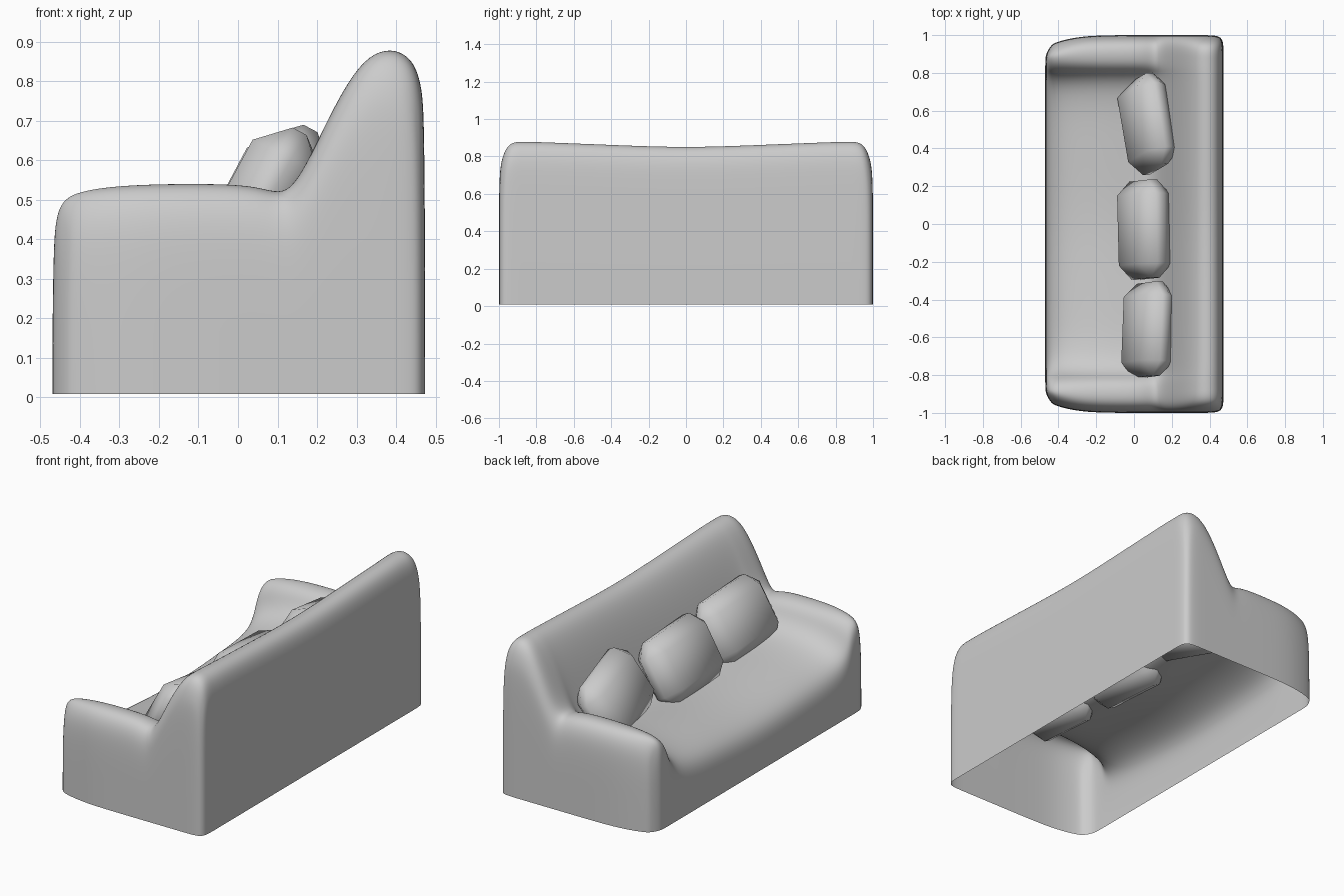
import bpy, bmesh
from math import radians
from mathutils import Matrix, Euler

if "Cube" in bpy.data.objects:
    bpy.data.objects.remove(bpy.data.objects["Cube"])


def add_object(name, bm):
    bmesh.ops.recalc_face_normals(bm, faces=bm.faces)
    for f in bm.faces:
        f.smooth = True
    me = bpy.data.meshes.new(name)
    bm.to_mesh(me)
    bm.free()
    ob = bpy.data.objects.new(name, me)
    bpy.context.collection.objects.link(ob)
    return ob


# Sofa shell: seat, arms and back as one grid cage, front (-x) to back (+x)
XS = [-0.462, -0.41, -0.28, -0.12, 0.06, 0.13, 0.21, 0.32, 0.43, 0.466]
ARM = [0.49, 0.525, 0.54, 0.543, 0.54, 0.50, 0.67, 0.885, 0.882, 0.80]
SEAT = [0.24, 0.315, 0.365, 0.385, 0.38, 0.42, 0.65, 0.88, 0.882, 0.80]
HALF = [0.40, 0.76, 0.815, 0.87, 0.95, 0.99]
YS = [-y for y in reversed(HALF)] + [0.0] + HALF

bm = bmesh.new()
grid = []
for y in YS:
    a = abs(y)
    row = []
    for i, x in enumerate(XS):
        if a < 0.8:                                   # seat, dipping to the middle
            z = SEAT[i] - (0.05 if i < 5 else 0.03) * (1 - a / 0.76)
        elif a < 0.83:                                # inner arm wall
            z = 0.2 * SEAT[i] + 0.8 * ARM[i]
        else:                                         # arm and back end
            z = ARM[i] - (0.065 if a > 0.98 else 0)
            if a > 0.98 and i > 6:
                z -= 0.035
        px, py = x, y
        if a > 0.9 and x < -0.2:                      # rounded front corners in plan
            py *= 1 - 0.06 * ((x + 0.2) / 0.27) ** 2
            if i == 0:
                px += 0.028 if a > 0.98 else 0.006
        if a > 0.98 and i == len(XS) - 1:             # rounded back corners
            px -= 0.012
            py *= 0.985
        row.append(bm.verts.new((px, py, z)))
    grid.append(row)
for r0, r1 in zip(grid, grid[1:]):
    for i in range(len(XS) - 1):
        bm.faces.new((r0[i], r0[i + 1], r1[i + 1], r1[i]))

# Outer walls: pull the rim down to the open bottom
edges = [e for e in bm.edges if e.is_boundary]
for step in range(3):
    geom = bmesh.ops.extrude_edge_only(bm, edges=edges)["geom"]
    edges = [g for g in geom if isinstance(g, bmesh.types.BMEdge)]
    for v in [g for g in geom if isinstance(g, bmesh.types.BMVert)]:
        if step == 0:
            v.co.x *= 1.012
            v.co.y *= 1.01
            v.co.z -= 0.11
        elif step == 1:
            v.co.x *= 1.005
            v.co.z *= 0.45
        else:
            v.co.z = 0.008
sofa = add_object("sofa_shell", bm)
sub = sofa.modifiers.new("smooth", "SUBSURF")
sub.levels = sub.render_levels = 3


# Loose pillows: chamfered blocks leaning on the back
def pillow(name, loc, size, roll, lean, yaw):
    bm = bmesh.new()
    bmesh.ops.create_cube(bm, size=1, matrix=Matrix.Diagonal((*size, 1)))
    bmesh.ops.bevel(bm, geom=bm.edges[:], offset=0.075, segments=1,
                    affect='EDGES', profile=0.5)
    rot = Euler((radians(roll), radians(lean), radians(yaw))).to_matrix().to_4x4()
    bmesh.ops.transform(bm, matrix=Matrix.Translation(loc) @ rot, verts=bm.verts)
    add_object(name, bm)


pillow("pillow_left", (0.073, 0.53, 0.485), (0.19, 0.50, 0.37), -14, 28, 3)
pillow("pillow_middle", (0.055, -0.03, 0.48), (0.20, 0.52, 0.37), -3, 28, 0)
pillow("pillow_right", (0.075, -0.56, 0.495), (0.19, 0.50, 0.37), -6, 28, -5)
